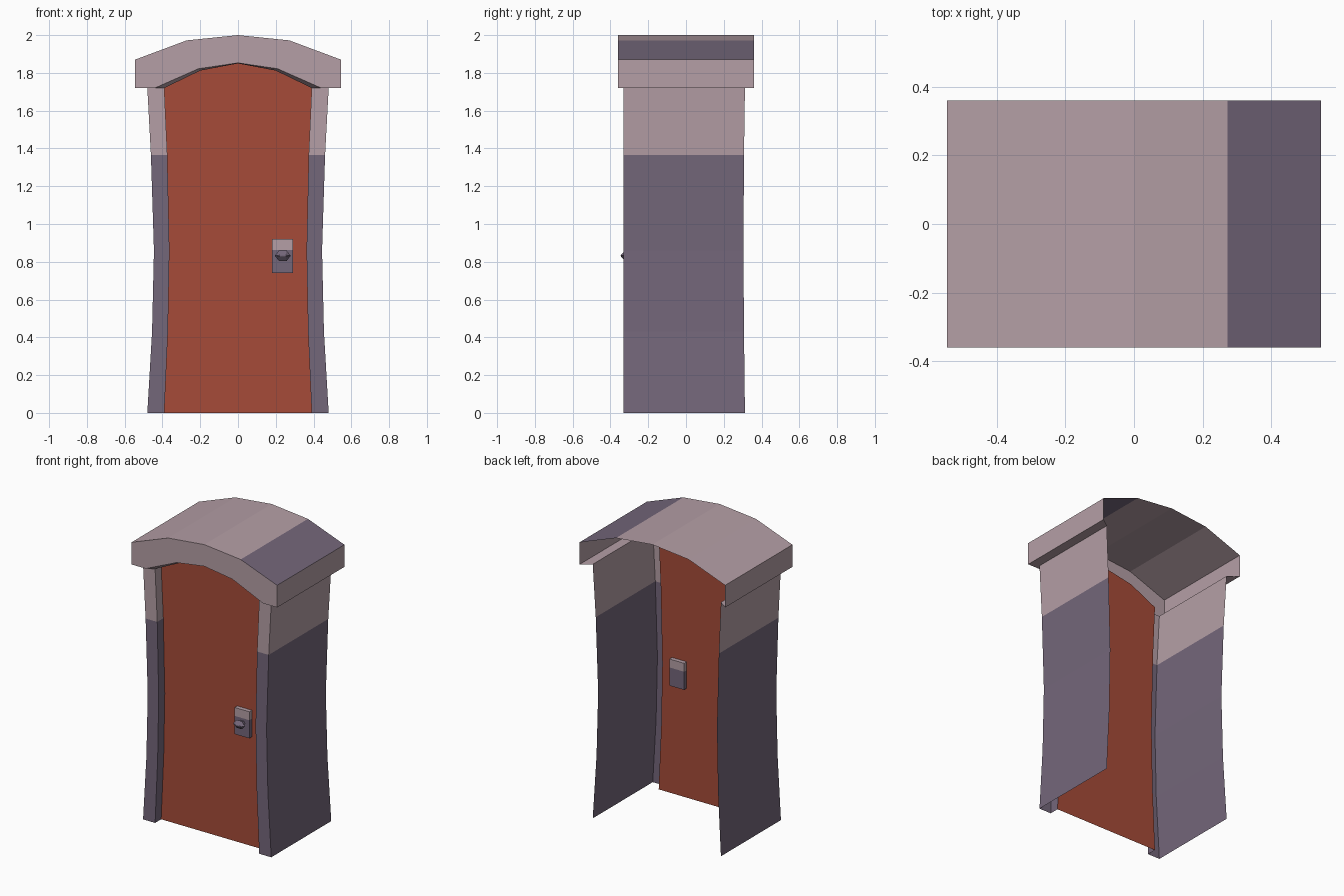
import bpy, bmesh, math

if "Cube" in bpy.data.objects:
    bpy.data.objects.remove(bpy.data.objects["Cube"])


def material(name, rgb):
    m = bpy.data.materials.new(name)
    m.diffuse_color = (*rgb, 1)
    m.use_nodes = True
    m.node_tree.nodes["Principled BSDF"].inputs["Base Color"].default_value = m.diffuse_color
    return m


PINK = material("pale mauve stone", (0.46, 0.345, 0.38))
PURPLE = material("dusk purple", (0.175, 0.135, 0.195))
RED = material("brick red", (0.38, 0.07, 0.04))


def finish(name, bm, mats, rule=None, mirror=False):
    bmesh.ops.remove_doubles(bm, verts=bm.verts, dist=1e-4)
    bm.normal_update()
    if rule:
        for f in bm.faces:
            f.material_index = int(rule(f))
    me = bpy.data.meshes.new(name)
    bm.to_mesh(me)
    bm.free()
    for m in mats:
        me.materials.append(m)
    ob = bpy.data.objects.new(name, me)
    bpy.context.collection.objects.link(ob)
    if mirror:
        mod = ob.modifiers.new("Mirror", 'MIRROR')
        mod.merge_threshold = 0.0005
    return ob


def loft(name, rows, mats, rule=None, mirror=False):
    """Sheet of quads joining successive rows of points."""
    bm = bmesh.new()
    grid = [[bm.verts.new(p) for p in row] for row in rows]
    for a, b in zip(grid, grid[1:]):
        for j in range(len(a) - 1):
            bm.faces.new((a[j], b[j], b[j + 1], a[j + 1]))
    return finish(name, bm, mats, rule, mirror)


SPLIT, EAVE = 1.365, 1.72
FRONT, DOOR_Y, ROOF_Y = -0.33, -0.265, 0.36

# height, outer half width, inner half width, back edge
levels = [(0, .48, .39, .312), (.43, .455, .371, .307), (.86, .445, .363, .304),
          (SPLIT, .461, .374, .307), (EAVE, .48, .39, .312)]

# pinched side walls with front posts and door reveals
loft("side_walls",
     [[(w, b, z), (w, FRONT, z), (i, FRONT, z), (i, DOOR_Y, z)] for z, w, i, b in levels],
     [PURPLE, PINK], lambda f: f.calc_center_median().z > SPLIT, mirror=True)

# door panel with arched top
arch = [(.39, EAVE), (.2, 1.812), (0, 1.85)]
loft("door",
     [[(i, DOOR_Y, z), (-i, DOOR_Y, z)] for z, w, i, b in levels]
     + [[(x, DOOR_Y, z), (-x, DOOR_Y, z)] for x, z in arch[1:]], [RED])

# curved roof shell, purple on the right slope
half = [(.545, EAVE), (.545, 1.87), (.272, 1.972), (0, 2.0)]
full = half + [(-x, z) for x, z in half[-2::-1]]
loft("roof_shell", [[(x, y, z) for x, z in full] for y in (-ROOF_Y, ROOF_Y)],
     [PINK, PURPLE],
     lambda f: f.calc_center_median().x > .3 and f.normal.z > .5)

# front fascia and the soffit arch behind it
lip = [(.44, EAVE), (.21, 1.822), (0, 1.853)]
inner = [lip[0]] + lip
loft("roof_fascia", [[(x, -ROOF_Y, z) for x, z in inner],
                     [(x, -ROOF_Y, z) for x, z in half]], [PINK], mirror=True)
loft("door_arch", [[(x, DOOR_Y, z) for x, z in arch],
                   [(x, FRONT, z) for x, z in arch],
                   [(x, -ROOF_Y, z) for x, z in lip]], [PINK], mirror=True)

# eaves underside
loft("eaves", [[(.48, .312, EAVE), (.48, FRONT, EAVE), (.39, FRONT, EAVE)],
               [(.545, ROOF_Y, EAVE), (.545, -ROOF_Y, EAVE), (.44, -ROOF_Y, EAVE)]],
     [PINK], mirror=True)

# lock plate passing through the door, pale above and purple below
bm = bmesh.new()
bmesh.ops.create_cube(bm, size=1)
for v in bm.verts:
    v.co = (.235 + v.co.x * .11, -.265 + v.co.y * .056, .83 + v.co.z * .18)
bmesh.ops.bisect_plane(bm, geom=bm.verts[:] + bm.edges[:] + bm.faces[:],
                       plane_co=(0, 0, .863), plane_no=(0, 0, 1))
finish("lock_plate", bm, [PURPLE, PINK], lambda f: f.calc_center_median().z > .863)

# six-sided flattened knob
rings = [(-.29, .022, .016), (-.312, .022, .016), (-.325, .042, .031), (-.345, .03, .004)]
rows = [[(.237 + rx * math.cos(k * math.pi / 3), y, .832 + rz * math.sin(k * math.pi / 3))
         for k in range(7)] for y, rx, rz in rings]
rows.append([(.237, -.346, .832)] * 7)
knob = loft("door_knob", rows, [PURPLE])
bm = bmesh.new()
bm.from_mesh(knob.data)
bmesh.ops.recalc_face_normals(bm, faces=bm.faces)
bm.to_mesh(knob.data)
bm.free()
